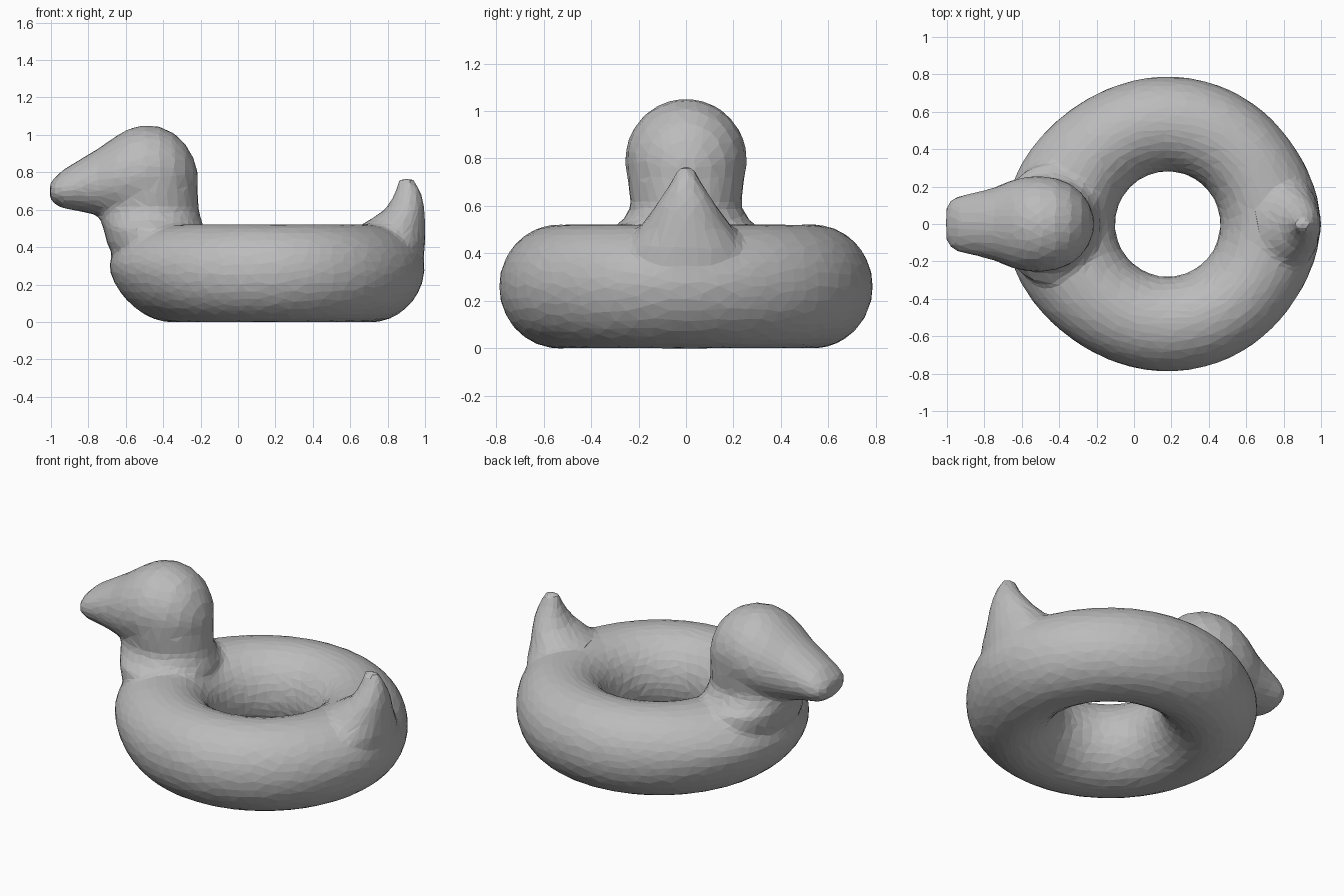
import bpy, bmesh
from math import sin, cos, pi, tau

cube = bpy.data.objects.get("Cube")
if cube:
    bpy.data.objects.remove(cube, do_unlink=True)

grey = bpy.data.materials.new("plain grey")
grey.use_nodes = True
grey.diffuse_color = (0.5, 0.5, 0.5, 1)
grey.node_tree.nodes["Principled BSDF"].inputs["Base Color"].default_value = (0.5, 0.5, 0.5, 1)

bm = bmesh.new()


def skin(rings, closed=False):
    """Bridge rings of points with quads; cap the ends unless closed."""
    loops = [[bm.verts.new(p) for p in ring] for ring in rings]
    pairs = list(zip(loops, loops[1:]))
    if closed:
        pairs.append((loops[-1], loops[0]))
    else:
        bm.faces.new(loops[0])
        bm.faces.new(loops[-1])
    for a, b in pairs:
        for i in range(len(a)):
            j = (i + 1) % len(a)
            bm.faces.new((a[i], a[j], b[j], b[i]))


def angles(n):
    return [tau * i / n for i in range(n)]


# Swim ring, swelling at the breast (-x) and slightly at the tail (+x)
def ring_section(a):
    points = []
    for t in angles(32):
        out = 0.254
        if cos(t) > 0:
            lift = min(1, max(0, 0.8 + 0.8 * sin(t)))
            out += lift * (0.09 * max(0, -cos(a)) ** 4 + 0.035 * max(0, cos(a)) ** 12)
        r = 0.535 + out * cos(t)
        points.append((0.18 + r * cos(a), r * sin(a), 0.26 + 0.262 * sin(t)))
    return points


skin([ring_section(a) for a in angles(72)], closed=True)


# Upright lofts: z, rear x, front x, half width
def upright(stations):
    skin([[((x0 + x1) / 2 + (x1 - x0) / 2 * cos(t), w * sin(t), z)
           for t in angles(32)] for z, x0, x1, w in stations])


# Neck
upright([(0.25, -0.62, -0.22, 0.26), (0.42, -0.70, -0.18, 0.33),
         (0.50, -0.72, -0.18, 0.32), (0.54, -0.735, -0.195, 0.265),
         (0.60, -0.74, -0.21, 0.232), (0.70, -0.73, -0.215, 0.245),
         (0.78, -0.70, -0.23, 0.24)])

# Tail
upright([(0.25, 0.70, 0.985, 0.24), (0.42, 0.65, 1.0, 0.25),
         (0.50, 0.63, 1.0, 0.205), (0.55, 0.71, 1.0, 0.165),
         (0.60, 0.785, 0.997, 0.13), (0.65, 0.82, 0.99, 0.097),
         (0.70, 0.842, 0.975, 0.064), (0.765, 0.86, 0.94, 0.03)])

# Head and bill: x, bottom z, top z, half width
head = [(-1.005, 0.66, 0.74, 0.085), (-0.98, 0.63, 0.772, 0.13),
        (-0.94, 0.607, 0.81, 0.15), (-0.85, 0.592, 0.865, 0.168),
        (-0.75, 0.57, 0.925, 0.195), (-0.65, 0.55, 0.995, 0.236),
        (-0.58, 0.54, 1.035, 0.252), (-0.50, 0.535, 1.053, 0.258),
        (-0.42, 0.54, 1.045, 0.247), (-0.34, 0.56, 1.008, 0.216),
        (-0.28, 0.60, 0.95, 0.167), (-0.24, 0.65, 0.88, 0.108),
        (-0.215, 0.71, 0.80, 0.04)]
skin([[(x, w * cos(t), (b + top) / 2 + (top - b) / 2 * sin(t))
       for t in angles(32)] for x, b, top, w in head])

bmesh.ops.recalc_face_normals(bm, faces=bm.faces)
mesh = bpy.data.meshes.new("duck_swim_ring")
bm.to_mesh(mesh)
bm.free()
mesh.materials.append(grey)
duck = bpy.data.objects.new("duck_swim_ring", mesh)
bpy.context.collection.objects.link(duck)

# Fuse the parts, soften the joins, then reduce to flat facets
fuse = duck.modifiers.new("fuse", "REMESH")
fuse.mode = "VOXEL"
fuse.voxel_size = 0.02
soften = duck.modifiers.new("soften", "SMOOTH")
soften.factor = 0.5
soften.iterations = 6
facets = duck.modifiers.new("facets", "DECIMATE")
facets.ratio = 0.08
